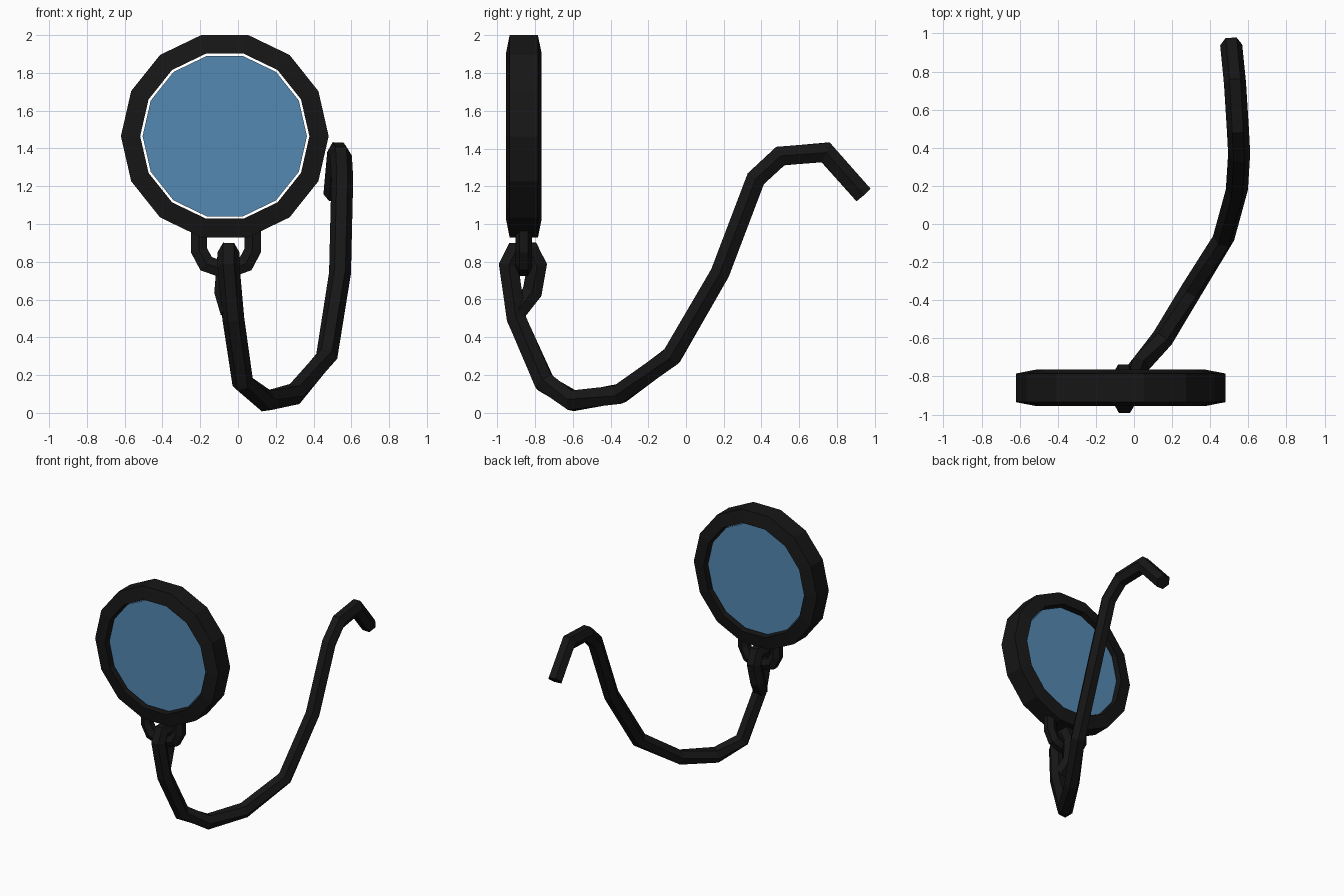
import bpy, bmesh, math
from mathutils import Vector

if "Cube" in bpy.data.objects:
    bpy.data.objects.remove(bpy.data.objects["Cube"])


def material(name, color):
    m = bpy.data.materials.new(name)
    m.diffuse_color = color
    m.use_nodes = True
    m.node_tree.nodes["Principled BSDF"].inputs["Base Color"].default_value = m.diffuse_color
    return m


BLACK = material("black", (0.008, 0.008, 0.008, 1))
BLUE = material("blue_glass", (0.09, 0.25, 0.45, 1))


def finish(name, bm, mat):
    bmesh.ops.recalc_face_normals(bm, faces=bm.faces)
    mesh = bpy.data.meshes.new(name)
    bm.to_mesh(mesh)
    bm.free()
    mesh.materials.append(mat)
    obj = bpy.data.objects.new(name, mesh)
    bpy.context.collection.objects.link(obj)
    return obj


def bridge(bm, a, b):
    n = len(a)
    for i in range(n):
        j = (i + 1) % n
        bm.faces.new((a[i], a[j], b[j], b[i]))


def revolve(name, profile, centre, steps, mat, closed):
    """Spin (radius, depth) points about the y axis."""
    bm = bmesh.new()
    rings = []
    for r, d in profile:
        rings.append([bm.verts.new((centre[0] + r * math.cos(2 * math.pi * i / steps),
                                    centre[1] + d,
                                    centre[2] + r * math.sin(2 * math.pi * i / steps)))
                      for i in range(steps)])
    for a, b in zip(rings, rings[1:]):
        bridge(bm, a, b)
    if closed:
        bridge(bm, rings[-1], rings[0])
    else:
        bm.faces.new(rings[0])
        bm.faces.new(rings[-1])
    return finish(name, bm, mat)


def tube(name, path, radius, ref, mat, sides=6):
    """Sweep a polygon along a path with mitred corners."""
    pts = [Vector(p) for p in path]
    bm = bmesh.new()
    rings = []
    for k, p in enumerate(pts):
        d_in = (p - pts[k - 1]).normalized() if k else (pts[1] - p).normalized()
        d_out = (pts[k + 1] - p).normalized() if k < len(pts) - 1 else d_in
        t = (d_in + d_out).normalized()
        side = (ref - ref.dot(t) * t).normalized()
        up = t.cross(side) / max(t.dot(d_in), 0.8)
        rings.append([bm.verts.new(p + radius * (math.cos(a) * side + math.sin(a) * up))
                      for a in (2 * math.pi * i / sides for i in range(sides))])
    for a, b in zip(rings, rings[1:]):
        bridge(bm, a, b)
    bm.faces.new(rings[0])
    bm.faces.new(rings[-1])
    return finish(name, bm, mat)


CENTRE = (-0.07, -0.86, 1.465)

# rim with sloped outer edges, and the lens set inside it
revolve("rim", [(0.55, -0.075), (0.55, 0.075), (0.448, 0.095), (0.448, -0.095)],
        CENTRE, 14, BLACK, True)
revolve("lens", [(0.435, -0.06), (0.435, 0.06)], CENTRE, 14, BLUE, False)

# hanging link under the rim
half = [(0.142, 0.98), (0.142, 0.86), (0.105, 0.79), (0.04, 0.767)]
link = [(-x, z) for x, z in half] + [(x, z) for x, z in reversed(half)]
# a diagonal sweep reference is avoided: 12 sides of y-normal hexagon start flat
bm_path = [(-0.064 + x, -0.86, z) for x, z in link]
link_obj = tube("hanging_link", bm_path, 0.043 / math.cos(math.pi / 6),
                Vector((0, 1, 0)), BLACK)
for v in link_obj.data.vertices:
    v.co.y = -0.86 + (v.co.y + 0.86) * 0.866

# cord: closed loop through the link, then a long hanging tail
cord = [(-0.035, -0.90, 0.53), (-0.068, -0.815, 0.64), (-0.055, -0.79, 0.78),
        (-0.05, -0.825, 0.85), (-0.05, -0.905, 0.85), (-0.05, -0.94, 0.78),
        (-0.025, -0.90, 0.50), (0.025, -0.75, 0.16), (0.15, -0.60, 0.063),
        (0.30, -0.35, 0.10), (0.47, -0.075, 0.30), (0.54, 0.18, 0.74),
        (0.552, 0.37, 1.24), (0.545, 0.50, 1.36), (0.53, 0.74, 1.38),
        (0.51, 0.94, 1.155)]
tube("cord", cord, 0.058, Vector((1, 0, 0)), BLACK)
